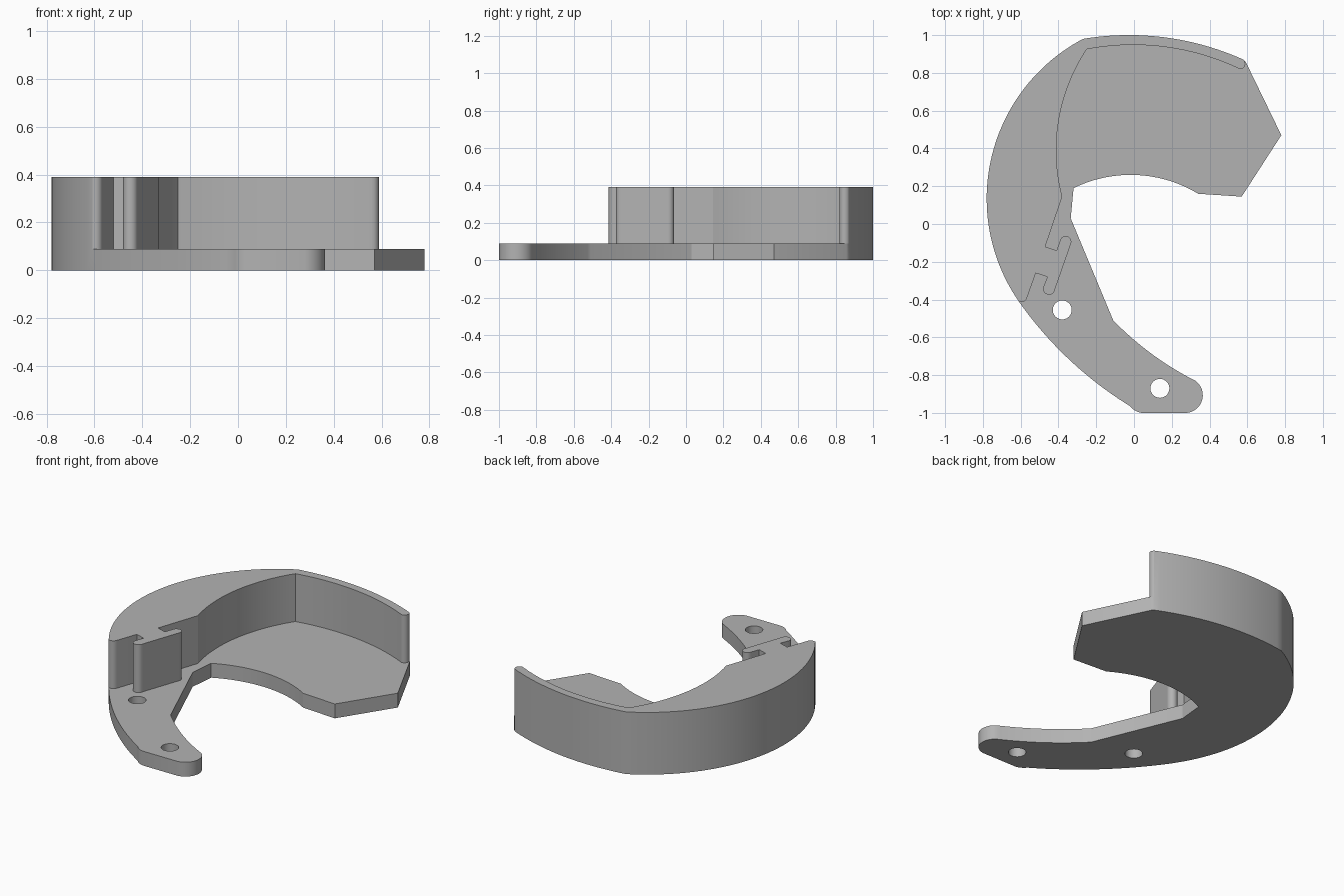
import bpy, bmesh, math
from mathutils import Vector

cube = bpy.data.objects.get("Cube")
if cube:
    bpy.data.objects.remove(cube, do_unlink=True)

PLATE_TOP, WALL_TOP = 0.09, 0.39

grey = bpy.data.materials.new("satin grey")
grey.use_nodes = True
grey.diffuse_color = (0.45, 0.45, 0.45, 1)
grey.node_tree.nodes["Principled BSDF"].inputs["Base Color"].default_value = grey.diffuse_color


def arc(a, via, b, steps=24):
    """Points along the circle from a through via to b."""
    a, m, b = Vector(a), Vector(via), Vector(b)
    d = 2 * (a.x * (m.y - b.y) + m.x * (b.y - a.y) + b.x * (a.y - m.y))
    sa, sm, sb = a.length_squared, m.length_squared, b.length_squared
    c = Vector(((sa * (m.y - b.y) + sm * (b.y - a.y) + sb * (a.y - m.y)) / d,
                (sa * (b.x - m.x) + sm * (a.x - b.x) + sb * (m.x - a.x)) / d))
    start, mid, end = (math.atan2(p.y - c.y, p.x - c.x) for p in (a, m, b))
    sweep = (end - start) % math.tau
    if (mid - start) % math.tau > sweep:
        sweep -= math.tau
    r = (a - c).length
    return [(c.x + r * math.cos(start + sweep * i / steps),
             c.y + r * math.sin(start + sweep * i / steps)) for i in range(steps + 1)]


def prism(name, outline, z0, z1):
    """Extrude a closed outline between two heights."""
    bm = bmesh.new()
    face = bm.faces.new([bm.verts.new((x, y, z0)) for x, y in outline])
    top = bmesh.ops.extrude_face_region(bm, geom=[face])["geom"]
    bmesh.ops.translate(bm, vec=(0, 0, z1 - z0),
                        verts=[v for v in top if isinstance(v, bmesh.types.BMVert)])
    bmesh.ops.remove_doubles(bm, verts=bm.verts, dist=1e-5)
    bmesh.ops.recalc_face_normals(bm, faces=bm.faces)
    mesh = bpy.data.meshes.new(name)
    bm.to_mesh(mesh)
    bm.free()
    mesh.materials.append(grey)
    ob = bpy.data.objects.new(name, mesh)
    bpy.context.collection.objects.link(ob)
    return ob


def combine(target, other, operation):
    """Apply a boolean and discard the helper."""
    mod = target.modifiers.new("join", 'BOOLEAN')
    mod.operation, mod.solver, mod.object = operation, 'EXACT', other
    bpy.ops.object.select_all(action='DESELECT')
    bpy.context.view_layer.objects.active = target
    target.select_set(True)
    bpy.ops.object.modifier_apply(modifier=mod.name)
    bpy.data.objects.remove(other, do_unlink=True)


# Outer edge shared by the plate and the wall
outer = arc((-0.61, -0.41), (-0.78, 0.14), (-0.27, 0.98), 48)
outer += arc((-0.27, 0.98), (0, 1), (0.58, 0.87))[1:]

# Flat base plate with pointed end and rounded tail
plate_outline = outer + [(0.592, 0.857), (0.78, 0.47), (0.57, 0.145)]
plate_outline += arc((0.34, 0.16), (-0.02, 0.26), (-0.32, 0.19))
plate_outline += [(-0.335, 0.03)]
plate_outline += arc((-0.11, -0.51), (0.09, -0.685), (0.325, -0.83))
plate_outline += arc((0.325, -0.83), (0.36, -0.935), (0.28, -1), 12)[1:]
plate_outline += arc((0.04, -1), (0.01, -0.99), (-0.02, -0.965), 6)
plate_outline += arc((-0.02, -0.965), (-0.33, -0.73), (-0.61, -0.41))[1:-1]

# Raised wall: rounded tip, curved inside, then the T-shaped hook
wall_outline = outer + arc((0.58, 0.87), (0.588, 0.84), (0.56, 0.82), 8)[1:]
wall_outline += arc((0.56, 0.82), (0.1, 0.944), (-0.25, 0.925))[1:]
wall_outline += arc((-0.25, 0.925), (-0.411, 0.42), (-0.38, 0.145))[1:]
wall_outline += [(-0.47, -0.12), (-0.41, -0.14)]
wall_outline += arc((-0.392, -0.09), (-0.355, -0.064), (-0.334, -0.105), 10)
wall_outline += arc((-0.418, -0.345), (-0.457, -0.374), (-0.478, -0.33), 10)
wall_outline += [(-0.458, -0.28), (-0.52, -0.26)]
wall_outline += arc((-0.566, -0.39), (-0.582, -0.41), (-0.607, -0.412), 6)

body = prism("curved_bracket", plate_outline, 0, PLATE_TOP)
combine(body, prism("raised_wall", wall_outline, 0, WALL_TOP), 'UNION')

# Screw holes in the tail
for x, y in ((-0.38, -0.455), (0.137, -0.87)):
    ring = arc((x + 0.05, y), (x - 0.05, y), (x, y - 0.05), 36)
    ring += arc((x, y - 0.05), (x + 0.035, y - 0.036), (x + 0.05, y), 12)[1:-1]
    combine(body, prism("hole_cutter", ring, -0.1, 0.2), 'DIFFERENCE')

bpy.ops.object.shade_smooth_by_angle(angle=math.radians(25))
